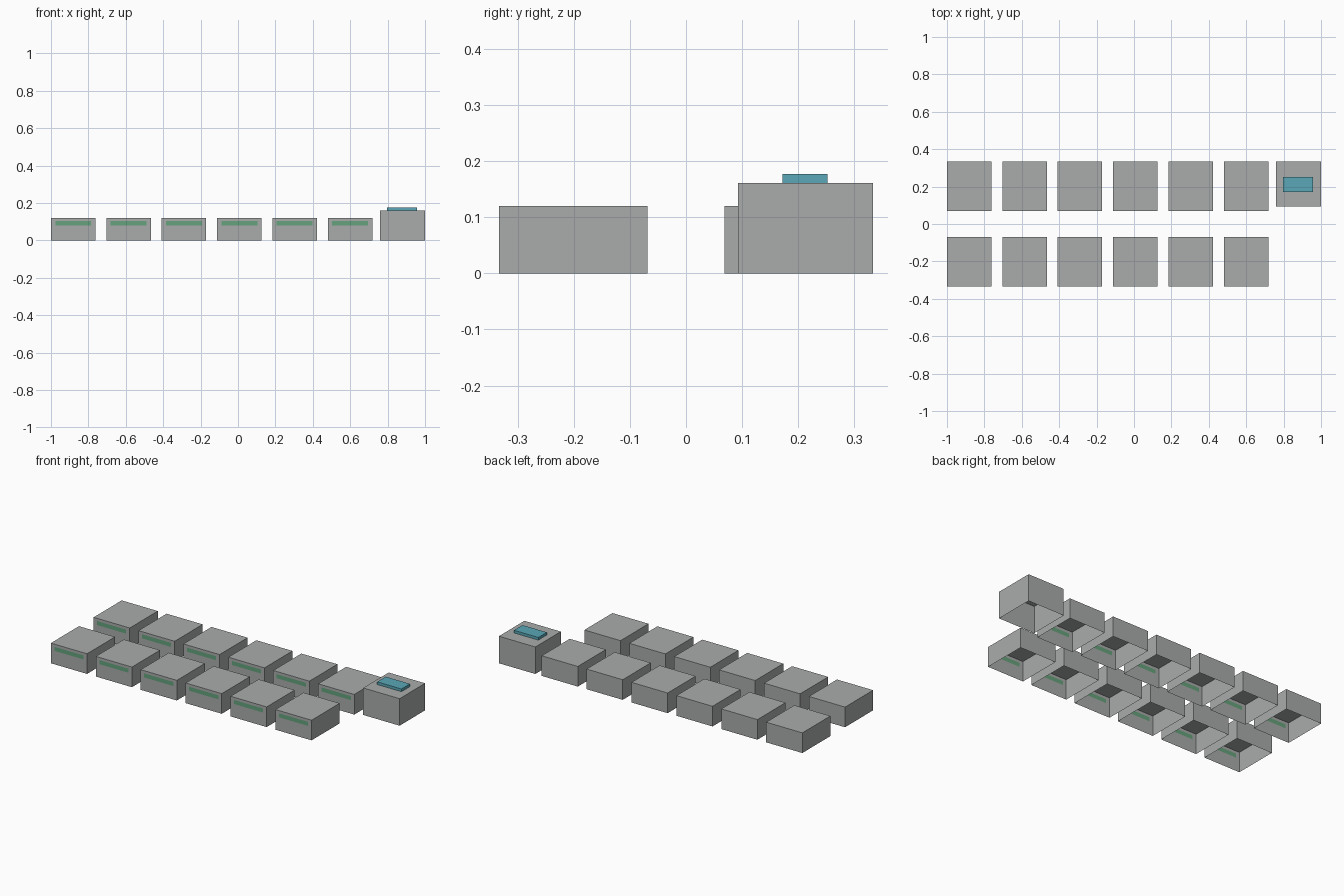
import bpy, bmesh

if "Cube" in bpy.data.objects:
    bpy.data.objects.remove(bpy.data.objects["Cube"])


def material(name, rgb):
    m = bpy.data.materials.new(name)
    m.diffuse_color = (*rgb, 1)
    m.use_nodes = True
    m.node_tree.nodes["Principled BSDF"].inputs["Base Color"].default_value = m.diffuse_color
    return m


GREY = material("cabinet grey", (0.40, 0.41, 0.41))
GREEN = material("status green", (0.13, 0.36, 0.20))
TEAL = material("panel teal", (0.10, 0.39, 0.47))


def box(name, lo, hi, mats, strip=None):
    """Box shell with an open bottom; strip = (x0, x1, z0, z1) is cut into its front."""
    bm = bmesh.new()
    bmesh.ops.create_cube(bm, size=1)
    for v in bm.verts:
        v.co = [lo[i] + (v.co[i] + 0.5) * (hi[i] - lo[i]) for i in range(3)]
    bm.normal_update()
    bmesh.ops.delete(bm, geom=[f for f in bm.faces if f.normal.z < -0.5], context='FACES')
    if strip:
        x0, x1, z0, z1 = strip
        for axis, value in ((0, x0), (0, x1), (2, z0), (2, z1)):
            front = [f for f in bm.faces if f.normal.y < -0.5]
            geom = front + list({e for f in front for e in f.edges}) \
                + list({v for f in front for v in f.verts})
            co, no = [0, 0, 0], [0, 0, 0]
            co[axis], no[axis] = value, 1
            bmesh.ops.bisect_plane(bm, geom=geom, plane_co=co, plane_no=no)
            bm.normal_update()
        for f in bm.faces:
            c = f.calc_center_median()
            if f.normal.y < -0.5 and x0 < c.x < x1 and z0 < c.z < z1:
                f.material_index = 1
    me = bpy.data.meshes.new(name)
    bm.to_mesh(me)
    bm.free()
    for m in mats:
        me.materials.append(m)
    ob = bpy.data.objects.new(name, me)
    bpy.context.collection.objects.link(ob)
    return ob


# Two rows of six cabinets, each with a status strip on the front
for row, y in (("front", -0.333), ("back", 0.069)):
    for i in range(6):
        x = -1 + i * 0.296
        box(f"{row}_cabinet_{i + 1}", (x, y, 0), (x + 0.238, y + 0.264, 0.12),
            (GREY, GREEN), (x + 0.023, x + 0.215, 0.08, 0.104))

# Taller control unit with a panel on its roof
box("control_unit", (0.76, 0.093, 0), (1, 0.333, 0.161), (GREY,))
box("roof_panel", (0.797, 0.172, 0.161), (0.957, 0.252, 0.177), (TEAL,))
